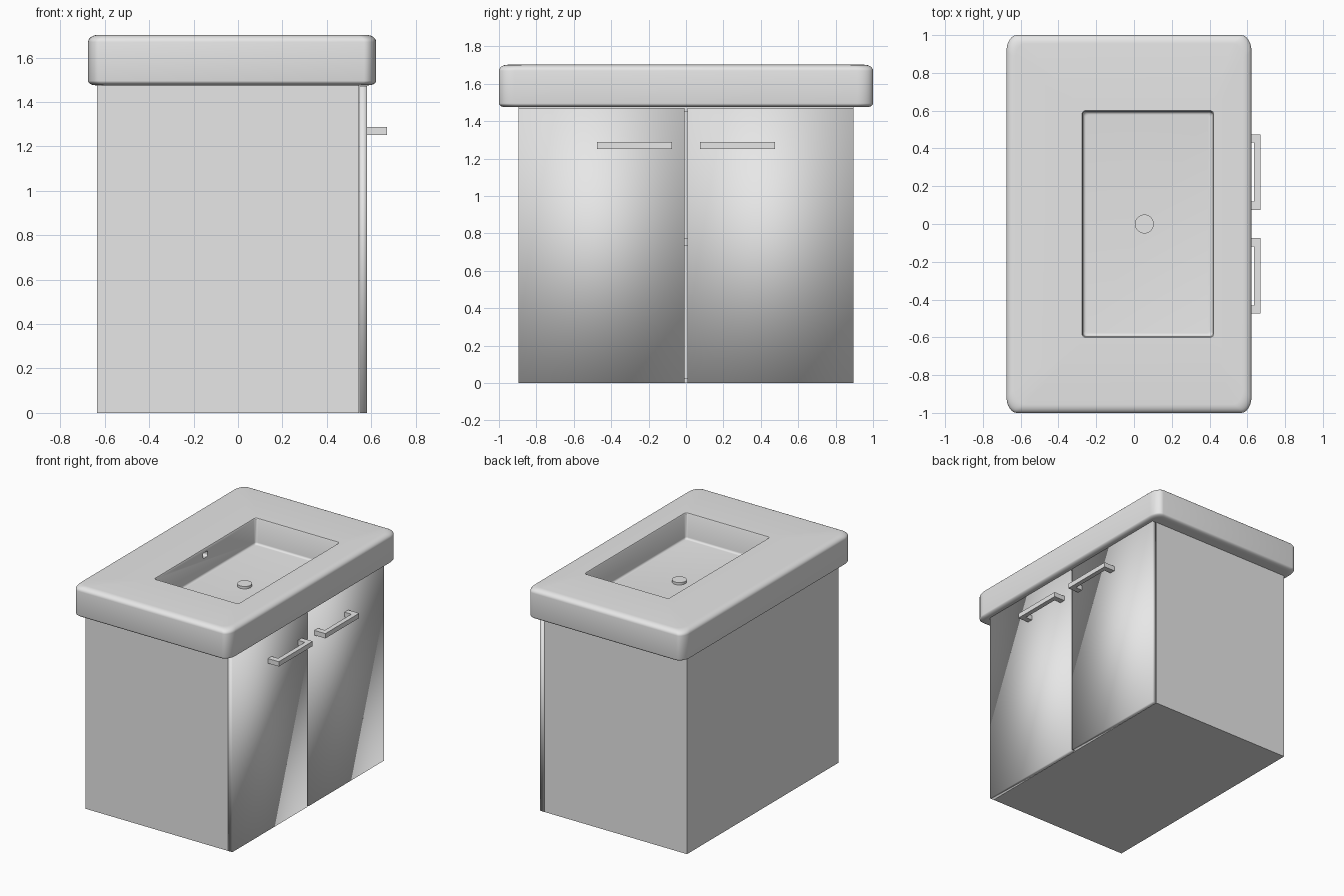
import bpy, bmesh, math

if "Cube" in bpy.data.objects:
    bpy.data.objects.remove(bpy.data.objects["Cube"])

grey = bpy.data.materials.new("light_grey")
grey.diffuse_color = (0.8, 0.8, 0.8, 1)
grey.use_nodes = True
grey.node_tree.nodes["Principled BSDF"].inputs["Base Color"].default_value = grey.diffuse_color


def finish(bm, name):
    bmesh.ops.recalc_face_normals(bm, faces=bm.faces)
    mesh = bpy.data.meshes.new(name)
    bm.to_mesh(mesh)
    bm.free()
    mesh.materials.append(grey)
    ob = bpy.data.objects.new(name, mesh)
    bpy.context.collection.objects.link(ob)
    return ob


def select(ob):
    bpy.ops.object.select_all(action='DESELECT')
    ob.select_set(True)
    bpy.context.view_layer.objects.active = ob


def box(bm, x0, x1, y0, y1, z0, z1):
    vs = bmesh.ops.create_cube(bm, size=1)["verts"]
    for v in vs:
        v.co.x = x1 if v.co.x > 0 else x0
        v.co.y = y1 if v.co.y > 0 else y0
        v.co.z = z1 if v.co.z > 0 else z0


def ring(bm, x0, x1, y0, y1, rx, ry, z, n=8):
    """Rounded rectangle loop with elliptical corners."""
    vs = []
    for q in range(4):
        cx = x1 - rx if q in (0, 3) else x0 + rx
        cy = y1 - ry if q in (0, 1) else y0 + ry
        for i in range(n + 1):
            a = math.pi / 2 * (q + i / n)
            vs.append(bm.verts.new((cx + rx * math.cos(a), cy + ry * math.sin(a), z)))
    return vs


# Cabinet: box with open front, hollowed inwards
bm = bmesh.new()
box(bm, -0.635, 0.545, -0.895, 0.895, 0, 1.478)
bm.normal_update()
front = max(bm.faces, key=lambda f: f.calc_center_median().x)
bmesh.ops.inset_region(bm, faces=[front], thickness=0.04)
res = bmesh.ops.extrude_face_region(bm, geom=[front])
for v in [g for g in res["geom"] if isinstance(g, bmesh.types.BMVert)]:
    v.co.x -= 1.14
if front.is_valid:
    bmesh.ops.delete(bm, geom=[front], context='FACES_ONLY')
finish(bm, "cabinet")

# Interior shelf
bm = bmesh.new()
box(bm, -0.595, 0.54, -0.855, 0.855, 0.735, 0.775)
finish(bm, "shelf")

for side, label in ((-1, "left"), (1, "right")):
    # Door, softly shaded across its edges
    bm = bmesh.new()
    ya, yb = sorted((side * 0.008, side * 0.895))
    box(bm, 0.546, 0.58, ya, yb, 0, 1.472)
    door = finish(bm, label + "_door")
    door.data.shade_smooth()

    # U-shaped pull handle
    bm = bmesh.new()
    outline = [(0.58, 0.075), (0.67, 0.075), (0.67, 0.475), (0.58, 0.475),
               (0.58, 0.432), (0.635, 0.432), (0.635, 0.118), (0.58, 0.118)]
    face = bm.faces.new([bm.verts.new((x, side * y, 1.252)) for x, y in outline])
    up = bmesh.ops.extrude_face_region(bm, geom=[face])
    for v in [g for g in up["geom"] if isinstance(g, bmesh.types.BMVert)]:
        v.co.z += 0.036
    finish(bm, label + "_handle")

# Basin: rounded slab lofted up the outside and down into the bowl
bm = bmesh.new()
rings = []


def slab_ring(inset, z):
    rings.append(ring(bm, -0.675 + inset, 0.622 - inset, -1 + inset, 1 - inset,
                      0.055, 0.085, z))


def bowl_ring(inset, z):
    rings.append(ring(bm, -0.275 + inset, 0.422 - inset, -0.6 + inset, 0.6 - inset,
                      0.018, 0.018, z))


steps = 6
for i in range(steps + 1):
    a = math.pi / 2 * i / steps
    slab_ring(0.035 * (1 - math.sin(a)), 1.475 + 0.02 * (1 - math.cos(a)))
for i in range(steps + 1):
    a = math.pi / 2 * i / steps
    slab_ring(0.045 * (1 - math.cos(a)), 1.67 + 0.032 * math.sin(a))
bowl_ring(0, 1.702)
bowl_ring(0.004, 1.695)
for i in range(5):
    a = math.pi / 2 * i / 4
    bowl_ring(0.006 + 0.015 * (1 - math.cos(a)), 1.525 - 0.015 * math.sin(a))
for lo, hi in zip(rings, rings[1:]):
    n = len(lo)
    for i in range(n):
        j = (i + 1) % n
        bm.faces.new((lo[i], lo[j], hi[j], hi[i]))
bm.faces.new(rings[0])
bm.faces.new(rings[-1])
basin = finish(bm, "basin")

# Overflow slot cut into the rear bowl wall
bm = bmesh.new()
loop = ring(bm, -0.02, 0.02, -0.028, 0.028, 0.012, 0.012, 0, 4)
face = bm.faces.new(loop)
up = bmesh.ops.extrude_face_region(bm, geom=[face])
for v in [g for g in up["geom"] if isinstance(g, bmesh.types.BMVert)]:
    v.co.z += 0.08
for v in bm.verts:
    v.co = (-0.32 + v.co.z, v.co.y, 1.655 + v.co.x)
cutter = finish(bm, "overflow_cutter")
cutter.hide_render = True
mod = basin.modifiers.new("overflow", 'BOOLEAN')
mod.operation = 'DIFFERENCE'
mod.solver = 'EXACT'
mod.object = cutter
select(basin)
bpy.ops.object.modifier_apply(modifier=mod.name)
bpy.data.objects.remove(cutter)
select(basin)
bpy.ops.object.shade_smooth_by_angle(angle=math.radians(35))

# Drain plug
bpy.ops.mesh.primitive_cylinder_add(vertices=32, radius=0.05, depth=0.02,
                                    location=(0.055, 0, 1.518))
drain = bpy.context.object
drain.name = "drain_plug"
drain.data.materials.append(grey)
bpy.ops.object.shade_smooth_by_angle(angle=math.radians(30))
